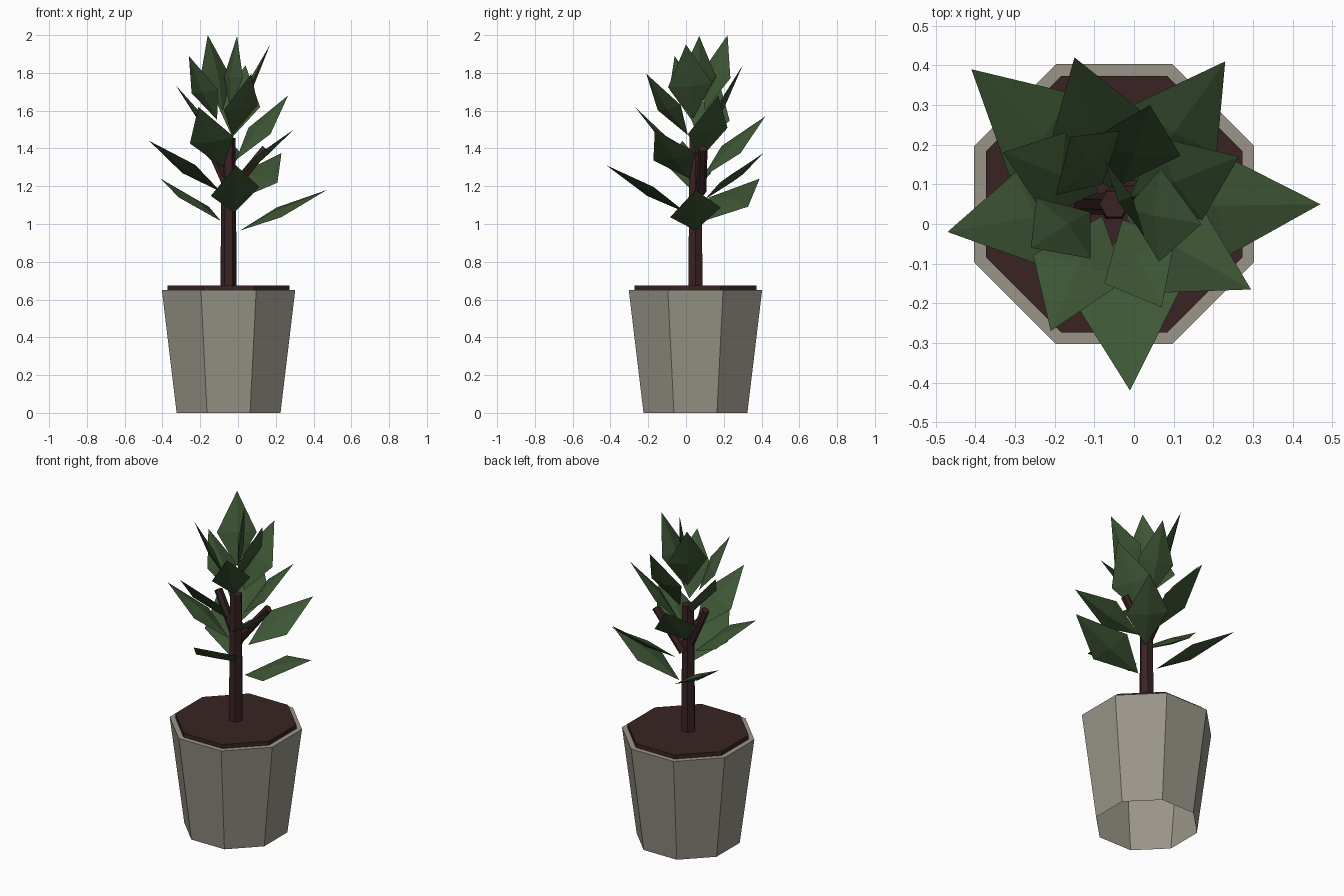
import bpy, bmesh, math
from mathutils import Vector

if "Cube" in bpy.data.objects:
    bpy.data.objects.remove(bpy.data.objects["Cube"])


def material(name, rgb):
    m = bpy.data.materials.new(name)
    m.diffuse_color = (*rgb, 1)
    m.use_nodes = True
    m.node_tree.nodes["Principled BSDF"].inputs["Base Color"].default_value = m.diffuse_color
    return m


STONE = material("pot_grey", (0.32, 0.30, 0.25))
BROWN = material("soil_and_bark_brown", (0.042, 0.017, 0.017))
GREEN = material("leaf_green", (0.048, 0.094, 0.035))
CX, CY = -0.05, 0.05      # plant axis


def make(name, bm, mats):
    me = bpy.data.meshes.new(name)
    bm.to_mesh(me)
    bm.free()
    for m in mats:
        me.materials.append(m)
    ob = bpy.data.objects.new(name, me)
    bpy.context.collection.objects.link(ob)
    return ob


# Octagonal pot, open underneath; profile gives (flat-to-centre radius, height)
bm = bmesh.new()
rings = []
for r, z in [(0.275, 0), (0.353, 0.65), (0.323, 0.65), (0.323, 0.675)]:
    rc = r / math.cos(math.pi / 8)
    rings.append([bm.verts.new((CX + rc * math.cos(math.pi / 4 * (i + 0.5)),
                                CY + rc * math.sin(math.pi / 4 * (i + 0.5)), z))
                  for i in range(8)])
for k in range(3):
    for i in range(8):
        j = (i + 1) % 8
        f = bm.faces.new((rings[k][i], rings[k][j], rings[k + 1][j], rings[k + 1][i]))
        f.material_index = 1 if k == 2 else 0
bm.faces.new(rings[3]).material_index = 1      # soil surface
make("pot_with_soil", bm, [STONE, BROWN])


# Trunk and branches: tapered hexagonal prisms
def stem(name, a, b, r1, r2):
    a, b = Vector(a), Vector(b)
    d = b - a
    bm = bmesh.new()
    bmesh.ops.create_cone(bm, cap_ends=True, segments=6, radius1=r1, radius2=r2, depth=d.length)
    ob = make(name, bm, [BROWN])
    ob.location = (a + b) / 2
    ob.rotation_mode = 'QUATERNION'
    q = Vector((0, 0, 1)).rotation_difference(d)
    if d.x == 0 and d.y == 0:
        q.rotate(Vector((1, 0, 0)).rotation_difference(Vector((0, 1, 0))))
    ob.rotation_quaternion = q


stem("trunk", (CX, CY, 0.66), (CX, CY, 1.455), 0.043, 0.037)
stem("branch_right", (-0.04, 0.08, 1.17), (0.145, 0.09, 1.40), 0.028, 0.024)
stem("branch_left", (-0.05, 0.05, 1.19), (-0.17, 0.05, 1.45), 0.028, 0.024)


# Leaves: flat kites with a raised middle on both sides
def leaf(name, base, tip):
    base, tip = Vector(base), Vector(tip)
    d = tip - base
    L = d.length
    u = d.normalized()
    side = Vector((0, 0, 1)).cross(u).normalized()      # left, looking outward
    n = u.cross(side)
    roll = math.radians(12)
    s = side * math.cos(roll) + n * math.sin(roll)
    n = u.cross(s)
    mid = base + d * 0.45
    bm = bmesh.new()
    rim = [bm.verts.new(p) for p in (base, mid - s * 0.27 * L, tip, mid + s * 0.27 * L)]
    up = bm.verts.new(mid + n * 0.018)
    down = bm.verts.new(mid - n * 0.018)
    for i in range(4):
        j = (i + 1) % 4
        bm.faces.new((rim[i], rim[j], up))
        bm.faces.new((rim[j], rim[i], down))
    bmesh.ops.recalc_face_normals(bm, faces=bm.faces)
    make(name, bm, [GREEN])


# base and tip of each leaf, from the lowest to the topmost
LEAVES = [
    ((0.01, 0.05, 0.965), (0.47, 0.05, 1.18)),
    ((-0.09, 0.09, 1.015), (-0.41, 0.39, 1.24)),
    ((-0.02, 0.0, 1.06), (-0.01, -0.42, 1.31)),
    ((0.0, 0.10, 1.13), (0.23, 0.41, 1.375)),
    ((-0.09, 0.04, 1.17), (-0.47, -0.02, 1.44)),
    ((-0.02, 0.02, 1.24), (0.295, -0.165, 1.50)),
    ((-0.06, 0.09, 1.25), (-0.15, 0.42, 1.57)),
    ((-0.08, 0.02, 1.30), (-0.21, -0.27, 1.62)),
    ((-0.01, 0.07, 1.34), (0.265, 0.17, 1.68)),
    ((-0.09, 0.08, 1.42), (-0.33, 0.18, 1.735)),
    ((-0.03, 0.01, 1.47), (0.07, -0.21, 1.795)),
    ((-0.03, 0.10, 1.46), (0.04, 0.30, 1.84)),
    ((-0.11, 0.03, 1.55), (-0.26, -0.06, 1.89)),
    ((-0.02, 0.04, 1.56), (0.17, 0.0, 1.95)),
    ((-0.08, 0.10, 1.60), (-0.16, 0.22, 2.0)),
    ((-0.04, 0.06, 1.60), (-0.005, 0.07, 1.995)),
]
for i, (b, t) in enumerate(LEAVES):
    leaf(f"leaf_{i + 1}", b, t)
